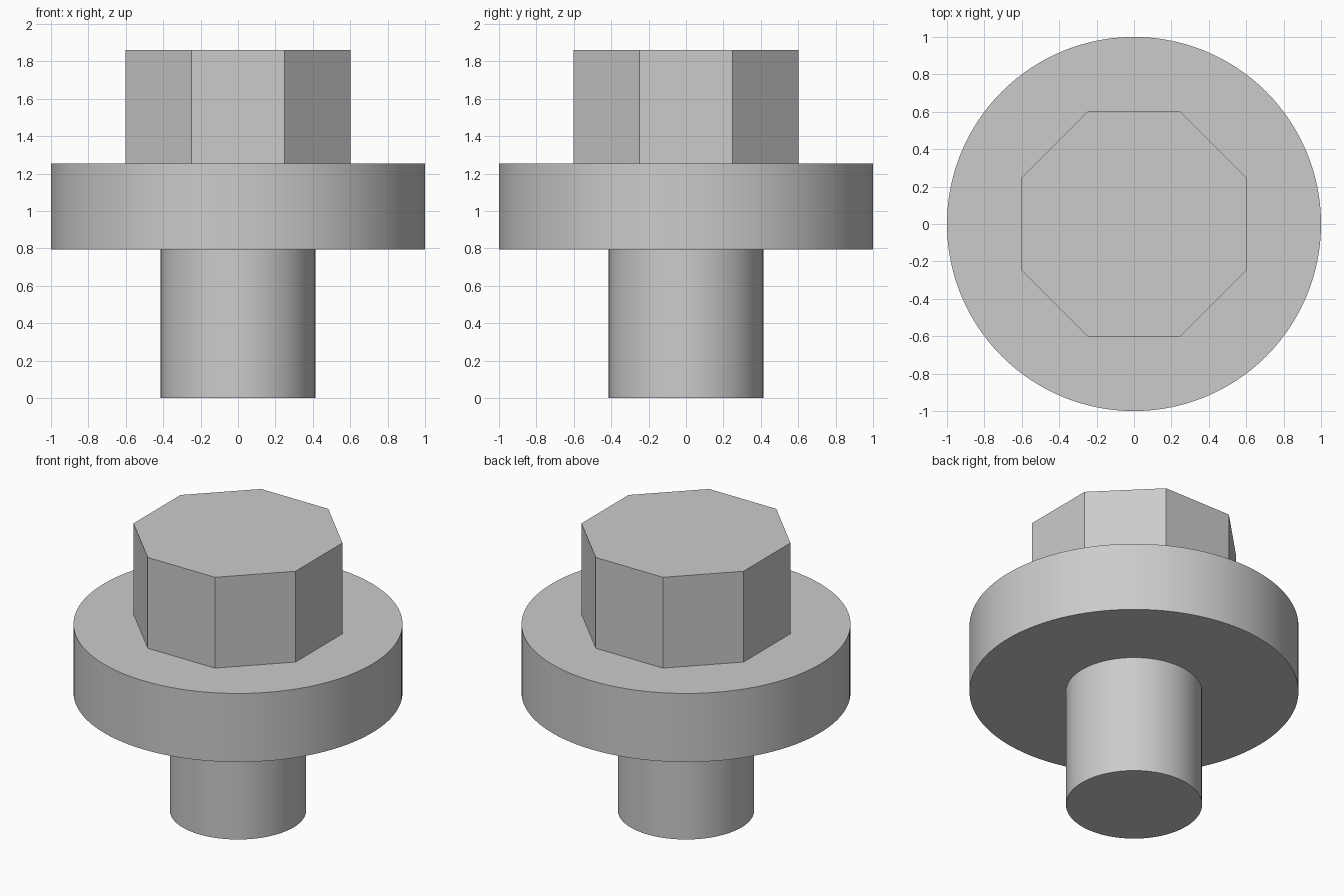
import bpy
import math

cube = bpy.data.objects.get("Cube")
if cube:
    bpy.data.objects.remove(cube, do_unlink=True)

# Plain grey metal
grey = bpy.data.materials.new("grey metal")
grey.use_nodes = True
colour = (0.6, 0.6, 0.6, 1.0)
grey.diffuse_color = colour
grey.node_tree.nodes["Principled BSDF"].inputs["Base Color"].default_value = colour


def prism(name, radius, bottom, top, sides, turn=0.0, smooth=True):
    """Upright cylinder or prism between two heights."""
    bpy.ops.mesh.primitive_cylinder_add(
        vertices=sides, radius=radius, depth=top - bottom,
        location=(0, 0, (bottom + top) / 2), rotation=(0, 0, turn))
    obj = bpy.context.object
    obj.name = name
    obj.data.name = name
    obj.data.materials.append(grey)
    if smooth:
        bpy.ops.object.shade_smooth_by_angle(angle=math.radians(30))
    return obj


# Round shank and wide flange
prism("shank", 0.414, 0.0, 0.793, 96)
prism("flange", 1.0, 0.793, 1.253, 128)

# Eight-sided head with flats facing the axes
half_step = math.pi / 8
prism("octagonal_head", 0.601 / math.cos(half_step), 1.253, 1.862, 8,
      turn=half_step, smooth=False)
